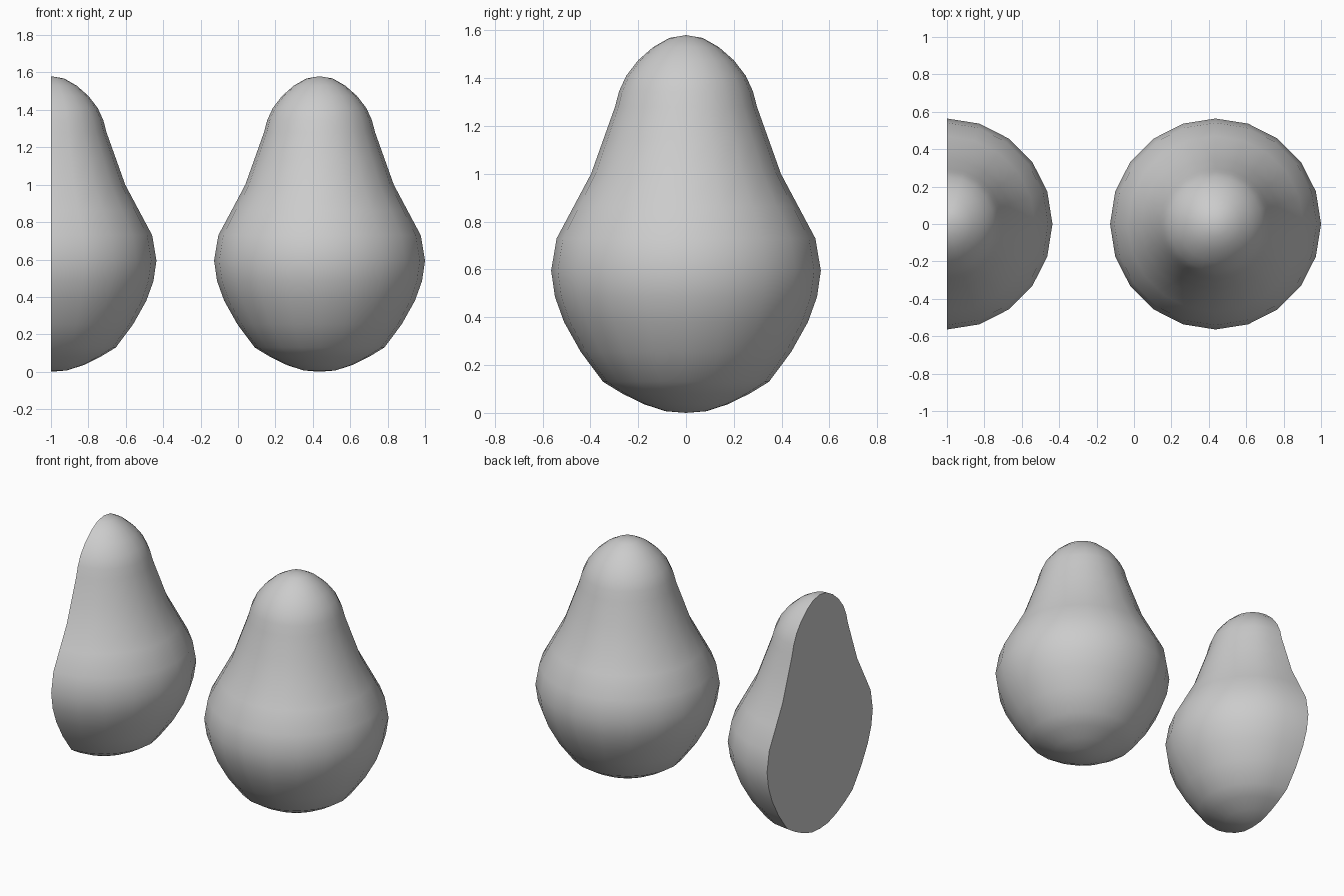
import bpy, bmesh, math
from mathutils import Matrix

if "Cube" in bpy.data.objects:
    bpy.data.objects.remove(bpy.data.objects["Cube"])

# Pear-shaped profile: (radius, height)
PROFILE = [(0, 0), (0.085, 0.007), (0.175, 0.036), (0.265, 0.08), (0.347, 0.13),
           (0.44, 0.255), (0.51, 0.38), (0.548, 0.485), (0.564, 0.595),
           (0.541, 0.73), (0.47, 0.863), (0.397, 1.0), (0.347, 1.14), (0.297, 1.28),
           (0.28, 1.345), (0.25, 1.41), (0.2, 1.475), (0.137, 1.53), (0.07, 1.568), (0, 1.58)]
SEGMENTS = 20


def fruit(name, x, halved=False):
    bm = bmesh.new()
    # lathe the profile around z
    verts = [bm.verts.new((r, 0, z)) for r, z in PROFILE]
    edges = [bm.edges.new(pair) for pair in zip(verts, verts[1:])]
    bmesh.ops.spin(bm, geom=verts + edges, axis=(0, 0, 1), cent=(0, 0, 0),
                   angle=math.tau, steps=SEGMENTS)
    bmesh.ops.remove_doubles(bm, verts=bm.verts[:], dist=0.001)
    if halved:
        # slice lengthwise and close the flat cut face
        bmesh.ops.bisect_plane(bm, geom=bm.verts[:] + bm.edges[:] + bm.faces[:], dist=0.001,
                               plane_co=(0, 0, 0), plane_no=(1, 0, 0), clear_inner=True)
        rim = [e for e in bm.edges if e.is_boundary]
        bmesh.ops.contextual_create(bm, geom=rim)
    bmesh.ops.recalc_face_normals(bm, faces=bm.faces[:])
    bm.transform(Matrix.Translation((x, 0, 0)))
    mesh = bpy.data.meshes.new(name)
    bm.to_mesh(mesh)
    bm.free()
    obj = bpy.data.objects.new(name, mesh)
    bpy.context.collection.objects.link(obj)
    # smooth skin, crisp cut edge
    bpy.ops.object.select_all(action='DESELECT')
    obj.select_set(True)
    bpy.context.view_layer.objects.active = obj
    bpy.ops.object.shade_smooth_by_angle(angle=math.radians(50))
    return obj


fruit("whole_fruit", 0.436)
fruit("half_fruit", -1.0, halved=True)
